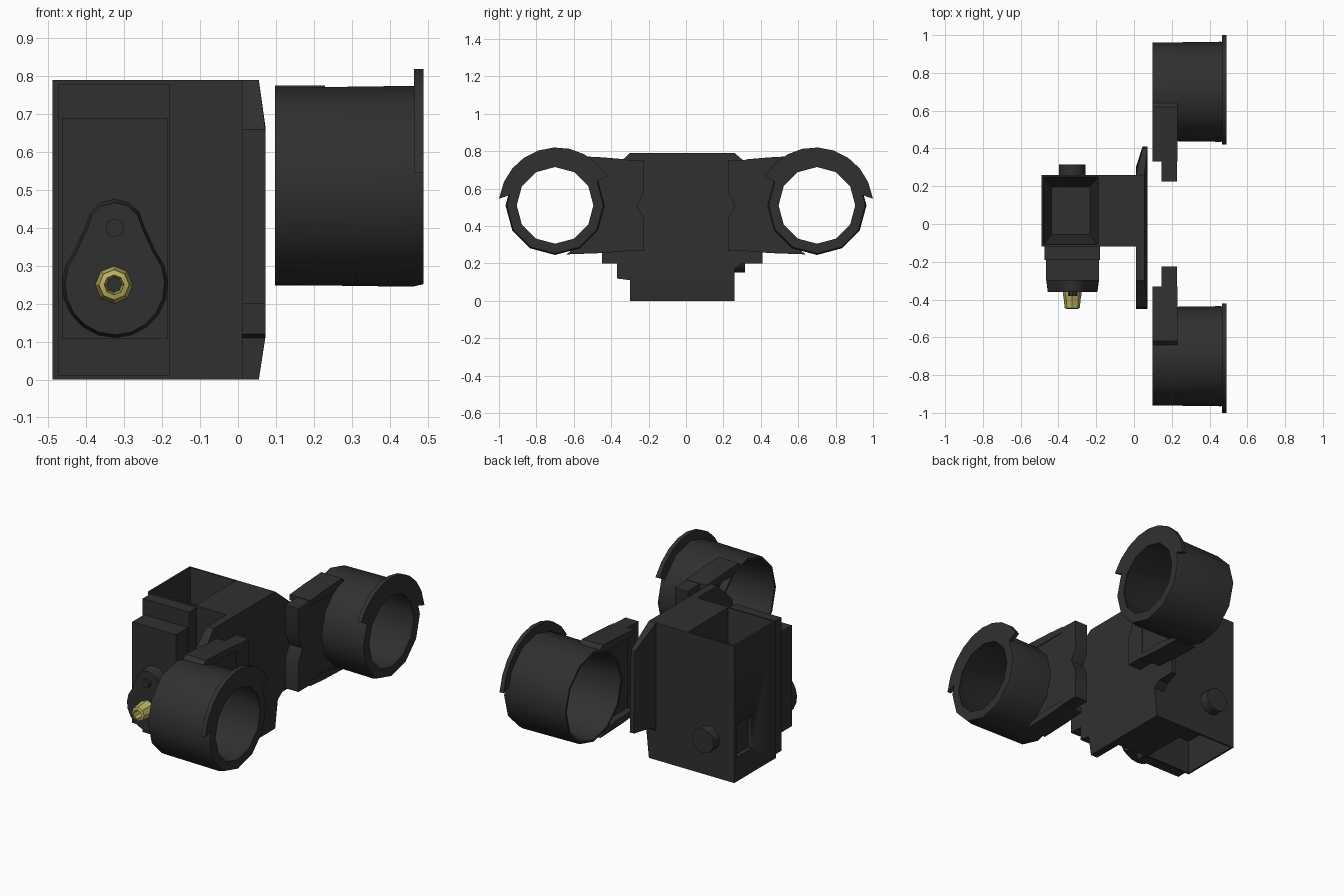
import bpy, bmesh, math
from mathutils import Vector

if "Cube" in bpy.data.objects:
    bpy.data.objects.remove(bpy.data.objects["Cube"])


def material(name, rgb):
    m = bpy.data.materials.new(name)
    m.diffuse_color = (*rgb, 1)
    m.use_nodes = True
    m.node_tree.nodes["Principled BSDF"].inputs["Base Color"].default_value = m.diffuse_color
    return m


BLACK = material("black_plastic", (0.03, 0.03, 0.03))
BRASS = material("brass", (0.5, 0.44, 0.12))


def finish(name, bm, mat=BLACK, smooth=35):
    bmesh.ops.recalc_face_normals(bm, faces=bm.faces)
    me = bpy.data.meshes.new(name)
    bm.to_mesh(me)
    bm.free()
    ob = bpy.data.objects.new(name, me)
    bpy.context.collection.objects.link(ob)
    me.materials.append(mat)
    bpy.ops.object.select_all(action='DESELECT')
    ob.select_set(True)
    bpy.context.view_layer.objects.active = ob
    bpy.ops.object.shade_smooth_by_angle(angle=math.radians(smooth))
    return ob


def place(axis, d, u, v):
    # profile (u, v) is (y, z) along x, or (x, z) along y
    return Vector((d, u, v)) if axis == 'x' else Vector((u, d, v))


def prism(name, axis, pts, a, b, tweak=None):
    bm = bmesh.new()
    lo = [bm.verts.new(place(axis, a, *p)) for p in pts]
    hi = [bm.verts.new(place(axis, b, *p)) for p in pts]
    n = len(pts)
    ends = [bm.faces.new(lo), bm.faces.new(hi)]
    for i in range(n):
        j = (i + 1) % n
        bm.faces.new((lo[i], lo[j], hi[j], hi[i]))
    if tweak:
        for v in bm.verts:
            tweak(v.co)
    bm.normal_update()
    bmesh.ops.triangulate(bm, faces=ends)
    return finish(name, bm)


def lathe(name, axis, centre, profile, segs, mat=BLACK):
    # closed ring profile of (distance along axis, radius)
    bm = bmesh.new()
    rings = []
    for k in range(segs):
        t = 2 * math.pi * k / segs
        rings.append([bm.verts.new(place(axis, d, centre[0] + r * math.cos(t),
                                         centre[1] + r * math.sin(t)))
                      for d, r in profile])
    m = len(profile)
    for k in range(segs):
        p, q = rings[k], rings[(k + 1) % segs]
        for i in range(m):
            j = (i + 1) % m
            bm.faces.new((p[i], p[j], q[j], q[i]))
    return finish(name, bm, mat)


def rect(u0, u1, v0, v1):
    return [(u0, v0), (u1, v0), (u1, v1), (u0, v1)]


def arc(cu, cv, r, a0, a1, n):
    return [(cu + r * math.cos(math.radians(a0 + (a1 - a0) * i / n)),
             cv + r * math.sin(math.radians(a0 + (a1 - a0) * i / n)))
            for i in range(n + 1)]


# Open tank with a pocket in the top and a shallower one underneath
bm = bmesh.new()
bmesh.ops.create_cube(bm, size=1)
for v in bm.verts:
    v.co = Vector((-0.335 + v.co.x * 0.31, 0.07 + v.co.y * 0.38, 0.395 + v.co.z * 0.79))
bm.normal_update()
for sign, depth in ((1, 0.42), (-1, 0.16)):
    face = next(f for f in bm.faces if f.normal.z * sign > 0.9)
    bmesh.ops.inset_region(bm, faces=[face], thickness=0.015)
    new = bmesh.ops.extrude_discrete_faces(bm, faces=[face])['faces'][0]
    mid = new.calc_center_median()
    for v in new.verts:
        v.co = mid + (v.co - mid) * 0.7 - Vector((0, 0, sign * depth))
    bm.normal_update()
tank = finish("tank", bm)

# Small window in the tank's side
cutter = prism("window_cutter", 'x', rect(0.1, 0.24, 0.14, 0.33), -0.6, -0.465)
cut = tank.modifiers.new("window", 'BOOLEAN')
cut.object = cutter
cut.solver = 'EXACT'
bpy.context.view_layer.objects.active = tank
bpy.ops.object.modifier_apply(modifier="window")
bpy.data.objects.remove(cutter)

# Neck joining the tank to the mounting flange
prism("neck", 'y', rect(-0.185, 0.03, 0, 0.79), -0.12, 0.26)


# Flange, bowed outward and thinned at its rear wing
def flange_shape(co):
    if co.x > 0.05 and (co.z < 0.1 or co.z > 0.75):
        co.x = 0.055
    if co.x < 0.03 and co.y > 0.35:
        co.x = 0.045


prism("mounting_flange", 'x',
      [(-0.3, 0), (0.26, 0), (0.26, 0.17), (0.3, 0.2), (0.41, 0.2), (0.4, 0.67),
       (0.26, 0.79), (-0.3, 0.79), (-0.44, 0.66), (-0.45, 0.2), (-0.37, 0.2),
       (-0.37, 0.12), (-0.3, 0.11)], 0.01, 0.072, flange_shape)

# Stepped front cover
prism("cover_base", 'y', rect(-0.475, -0.18, 0.01, 0.78), -0.19, -0.115)
prism("cover", 'y', rect(-0.465, -0.185, 0.108, 0.69), -0.3, -0.185)

# Pear-shaped boss: large lower disc running into a small upper one
pear = arc(-0.325, 0.25, 0.14, 140, 400, 14) + arc(-0.325, 0.4, 0.077, 5, 175, 6)


def pear_taper(co):
    if co.y < -0.33:
        co.x = -0.325 + (co.x + 0.325) * 0.94
        co.z = 0.27 + (co.z - 0.27) * 0.95


prism("pear_boss", 'y', pear, -0.36, -0.295, pear_taper)
prism("pin", 'y', arc(-0.325, 0.4, 0.025, 0, 315, 7), -0.38, -0.355)
lathe("brass_nozzle", 'y', (-0.327, 0.25),
      [(-0.355, 0.048), (-0.375, 0.05), (-0.385, 0.046), (-0.445, 0.04),
       (-0.45, 0.026), (-0.36, 0.02)], 8, BRASS)

# Round boss at the back of the tank
prism("rear_boss", 'y', arc(-0.328, 0.22, 0.07, 0, 330, 11), 0.25, 0.315)

# Left and right clamp rings, with their brims, arms and tabs
for s, side in ((1, "rear"), (-1, "front")):
    lathe(side + "_ring", 'x', (s * 0.7, 0.51),
          [(0.098, 0.26), (0.46, 0.265), (0.49, 0.258), (0.49, 0.205),
           (0.455, 0.22), (0.098, 0.248)], 12)

    def part(name, pts, a, b):
        prism(side + name, 'x', [(s * y, z) for y, z in pts], a, b)

    brim = arc(0.69, 0.51, 0.31, 8, 150, 9) + arc(0.7, 0.51, 0.235, 150, 15, 8)
    brim[0] = (1.0, 0.545)
    part("_brim", brim, 0.465, 0.49)

    # web hugging the ring, with wider plates above and below
    web = [(0.33, 0.28), (0.45, 0.27), (0.62, 0.26)]
    web += arc(0.7, 0.51, 0.254, 252, 108, 8)
    web += [(0.58, 0.765), (0.45, 0.755), (0.33, 0.745)]
    part("_web", web, 0.14, 0.225)
    part("_top_plate", [(0.33, 0.725), (0.56, 0.725), (0.64, 0.755), (0.62, 0.776),
                        (0.45, 0.767), (0.33, 0.757)], 0.098, 0.23)
    part("_bottom_plate", [(0.33, 0.265), (0.45, 0.255), (0.64, 0.248),
                           (0.6, 0.275), (0.5, 0.295), (0.33, 0.295)], 0.098, 0.23)

    tab = [(0.34, 0.27), (0.225, 0.27), (0.225, 0.44), (0.26, 0.51),
           (0.225, 0.58), (0.225, 0.75), (0.34, 0.755)]
    part("_tab", tab, 0.145, 0.228)
